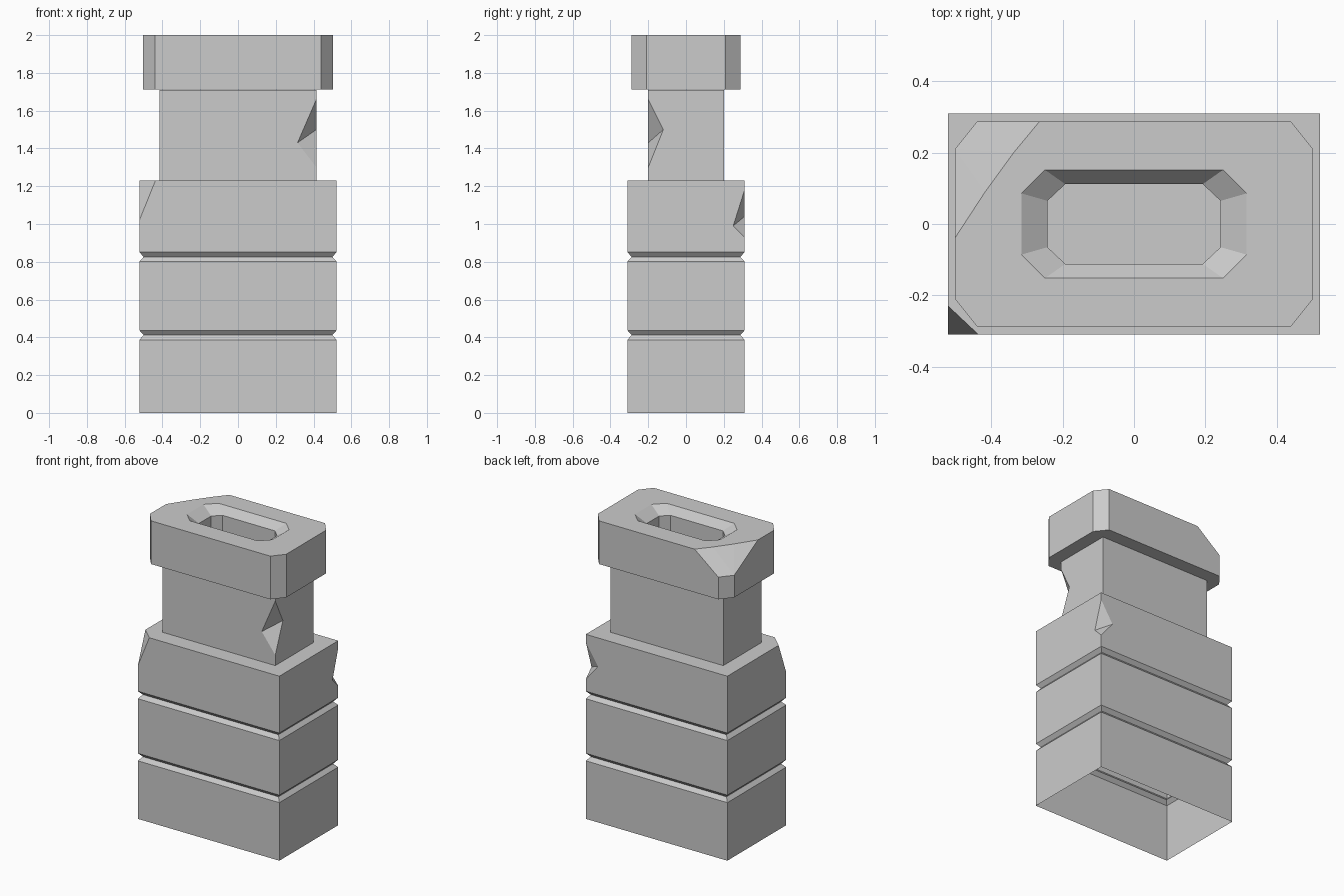
import bpy, bmesh
from mathutils import Vector

if "Cube" in bpy.data.objects:
    bpy.data.objects.remove(bpy.data.objects["Cube"])


def octagon(x, y, cx, cy, z):
    """Rectangle of half size x, y with corners cut back to cx, cy."""
    return [(cx, -y, z), (x, -cy, z), (x, cy, z), (cx, y, z),
            (-cx, y, z), (-x, cy, z), (-x, -cy, z), (-cx, -y, z)]


def rectangle(x, y, z):
    return [(x, -y, z), (x, y, z), (-x, y, z), (-x, -y, z)]


def finish(name, bm):
    bmesh.ops.recalc_face_normals(bm, faces=bm.faces[:])
    mesh = bpy.data.meshes.new(name)
    bm.to_mesh(mesh)
    bm.free()
    ob = bpy.data.objects.new(name, mesh)
    bpy.context.collection.objects.link(ob)
    return ob


def loft(rings):
    """Closed solid through a stack of rings."""
    bm = bmesh.new()
    rows = [[bm.verts.new(p) for p in r] for r in rings]
    for a, b in zip(rows, rows[1:]):
        for i in range(len(a)):
            j = (i + 1) % len(a)
            bm.faces.new((a[i], a[j], b[j], b[i]))
    bm.faces.new(rows[0][::-1])
    bm.faces.new(rows[-1])
    return bm


def hull(points):
    bm = bmesh.new()
    for p in points:
        bm.verts.new(p)
    bmesh.ops.convex_hull(bm, input=bm.verts[:])
    bmesh.ops.dissolve_limit(bm, angle_limit=0.02, verts=bm.verts[:], edges=bm.edges[:])
    return bm


def cut(ob, cutter):
    """Subtract the cutter and remove it."""
    cutter.hide_render = True
    mod = ob.modifiers.new("cut", 'BOOLEAN')
    mod.operation = 'DIFFERENCE'
    mod.solver = 'EXACT'
    mod.object = cutter
    bpy.context.view_layer.objects.active = ob
    bpy.ops.object.modifier_apply(modifier=mod.name)
    bpy.data.objects.remove(cutter, do_unlink=True)


def chip(ob, top, bottom, side_a, side_b):
    """Notch in a vertical edge: two planes meeting along side_a - side_b."""
    mid = (Vector(side_a) + Vector(side_b)) / 2
    pts = [mid + (Vector(p) - mid) * 3 for p in (top, bottom, side_a, side_b)]
    cut(ob, finish("chip_cutter", hull(pts)))


# Base block with two V grooves
X, Y = 0.522, 0.31
rings = [rectangle(X, Y, 0)]
for z in (0.412, 0.826):
    for dz, inset in ((-0.025, 0), (0, 0.022), (0.025, 0)):
        rings.append(rectangle(X - inset, Y - inset, z + dz))
rings.append(rectangle(X, Y, 1.23))
bm = loft(rings)

# Broken top corner at the front left
a, b, c = Vector((-0.437, -Y, 1.23)), Vector((-X, -0.23, 1.23)), Vector((-X, -Y, 1.02))
normal = (b - a).cross(c - a)
if normal.x > 0:
    normal.negate()
res = bmesh.ops.bisect_plane(bm, geom=bm.verts[:] + bm.edges[:] + bm.faces[:],
                             plane_co=a, plane_no=normal, dist=1e-6, clear_outer=True)
bmesh.ops.holes_fill(bm, edges=[e for e in bm.edges if e.is_boundary], sides=0)
base = finish("base", bm)
chip(base, (X, Y, 1.18), (X, Y, 0.93), (0.432, Y, 1.04), (X, 0.25, 0.99))

# The base is open underneath
bm = bmesh.new()
bm.from_mesh(base.data)
under = [f for f in bm.faces if all(v.co.z < 0.001 for v in f.verts)]
bmesh.ops.delete(bm, geom=under, context='FACES')
bm.to_mesh(base.data)
bm.free()

# Neck with a chipped front right edge
neck = finish("neck", loft([rectangle(0.415, 0.2, 1.23), rectangle(0.415, 0.2, 1.71)]))
chip(neck, (0.415, -0.2, 1.66), (0.415, -0.2, 1.30),
     (0.315, -0.2, 1.43), (0.415, -0.12, 1.50))

# Cap: octagonal block with the back left top corner broken off
top = octagon(0.503, 0.288, 0.44, 0.21, 2.0)
broken = [(-0.265, 0.288, 2), (-0.338, 0.2, 2), (-0.418, 0.09, 2), (-0.503, -0.04, 2),
          (-0.44, 0.288, 1.86), (-0.503, 0.21, 1.86)]
cap = finish("cap", hull(octagon(0.503, 0.288, 0.44, 0.21, 1.712)
                         + top[:4] + top[6:] + broken))

# Slot in the cap: sloped rim, then straight walls
inner = (0.243, 0.112, 0.193, 0.065)
slot = finish("slot_cutter", loft([octagon(*inner, 1.74), octagon(*inner, 1.95),
                                   octagon(0.316, 0.152, 0.25, 0.086, 2.0),
                                   octagon(0.316, 0.152, 0.25, 0.086, 2.1)]))
cut(cap, slot)
